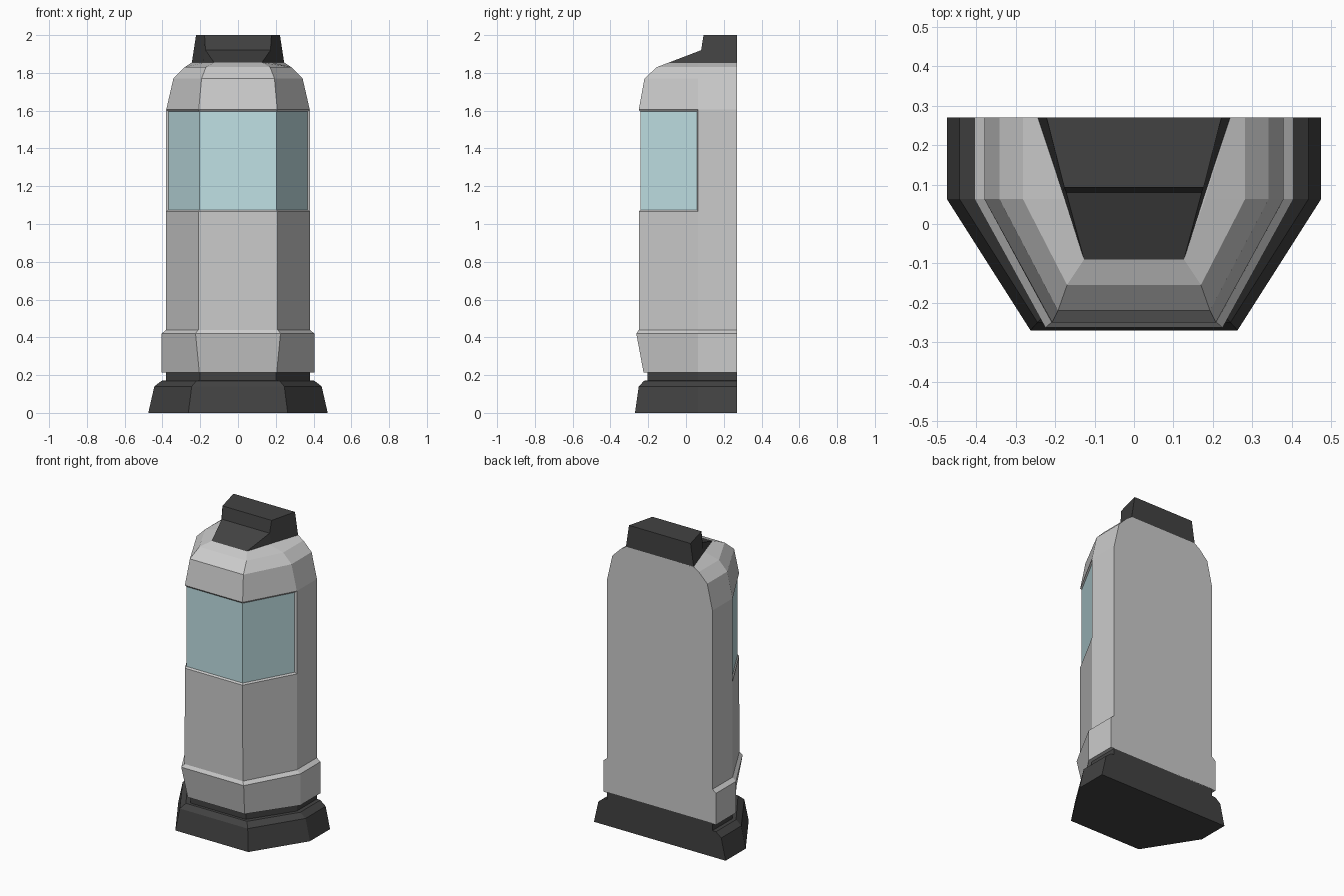
import bpy, bmesh

if "Cube" in bpy.data.objects:
    bpy.data.objects.remove(bpy.data.objects["Cube"])

BACK, SIDE = 0.27, 0.063   # y of the flat back and of the side corners


def material(name, color):
    m = bpy.data.materials.new(name)
    m.diffuse_color = color
    m.use_nodes = True
    m.node_tree.nodes["Principled BSDF"].inputs["Base Color"].default_value = m.diffuse_color
    return m


dark = material("dark_grey", (0.055, 0.055, 0.055, 1))
glass = material("pale_glass", (0.53, 0.75, 0.78, 1))


def finish(bm, name, mat=None):
    bmesh.ops.recalc_face_normals(bm, faces=bm.faces[:])
    me = bpy.data.meshes.new(name)
    bm.to_mesh(me)
    bm.free()
    if mat:
        me.materials.append(mat)
    ob = bpy.data.objects.new(name, me)
    bpy.context.collection.objects.link(ob)
    return ob


def loft(rings):
    """Stack half-hexagon rings: (z, half width, front half width, front y[, side corner x])."""
    bm = bmesh.new()
    loops = []
    for z, half, front, fy, *corner in rings:
        c = corner[0] if corner else half
        right = [(half, BACK), (c, SIDE), (front, fy)]
        pts = right + [(-x, y) for x, y in reversed(right)]
        loops.append([bm.verts.new((x, y, z)) for x, y in pts])
    for a, b in zip(loops, loops[1:]):
        for i in range(6):
            j = (i + 1) % 6
            bm.faces.new((a[i], a[j], b[j], b[i]))
    bm.faces.new(loops[0])
    bm.faces.new(loops[-1])
    bmesh.ops.recalc_face_normals(bm, faces=bm.faces[:])
    return bm


# Dark foot with recessed neck
finish(loft([(0, 0.475, 0.263, -0.27), (0.14, 0.443, 0.245, -0.25),
             (0.17, 0.405, 0.22, -0.222), (0.171, 0.38, 0.2, -0.205),
             (0.22, 0.38, 0.2, -0.205)]), "base", dark)

# Main shell: skirt band, shaft, window level, bevelled shoulders
body = loft([(0.215, 0.405, 0.205, -0.225), (0.42, 0.405, 0.225, -0.263),
             (0.44, 0.38, 0.21, -0.25), (1.065, 0.38, 0.208, -0.25),
             (1.605, 0.38, 0.208, -0.25), (1.77, 0.342, 0.193, -0.22),
             (1.83, 0.282, 0.17, -0.155), (1.855, 0.245, 0.127, -0.09, 0.18)])

# Recess the three front faces at window level and turn them into the pane
panes = [f for f in body.faces
         if abs(f.calc_center_median().z - 1.335) < 0.01
         and f.calc_center_median().y < -0.05]
bmesh.ops.inset_region(body, faces=panes, thickness=0.01, depth=-0.008,
                       use_even_offset=True)
win = bpy.data.meshes.new("window")
win.from_pydata([v.co[:] for f in panes for v in f.verts], [],
                [range(i * 4, i * 4 + 4) for i in range(len(panes))])
win.materials.append(glass)
bpy.context.collection.objects.link(bpy.data.objects.new("window", win))
bmesh.ops.delete(body, geom=panes, context='FACES')
finish(body, "body")

# Dark cap: side profile (half width, y, z) mirrored across x
profile = [(0.245, BACK, 1.85), (0.222, BACK, 2.0), (0.177, 0.093, 2.0),
           (0.172, 0.08, 1.92), (0.127, -0.09, 1.855), (0.182, 0.08, 1.85)]
bm = bmesh.new()
sides = [[bm.verts.new((s * x, y, z)) for x, y, z in profile] for s in (1, -1)]
for s in sides:
    bm.faces.new([s[i] for i in (0, 1, 2, 3, 5)])
    bm.faces.new([s[i] for i in (3, 4, 5)])
r, l = sides
for i in range(6):
    j = (i + 1) % 6
    bm.faces.new((r[i], r[j], l[j], l[i]))
finish(bm, "cap", dark)
